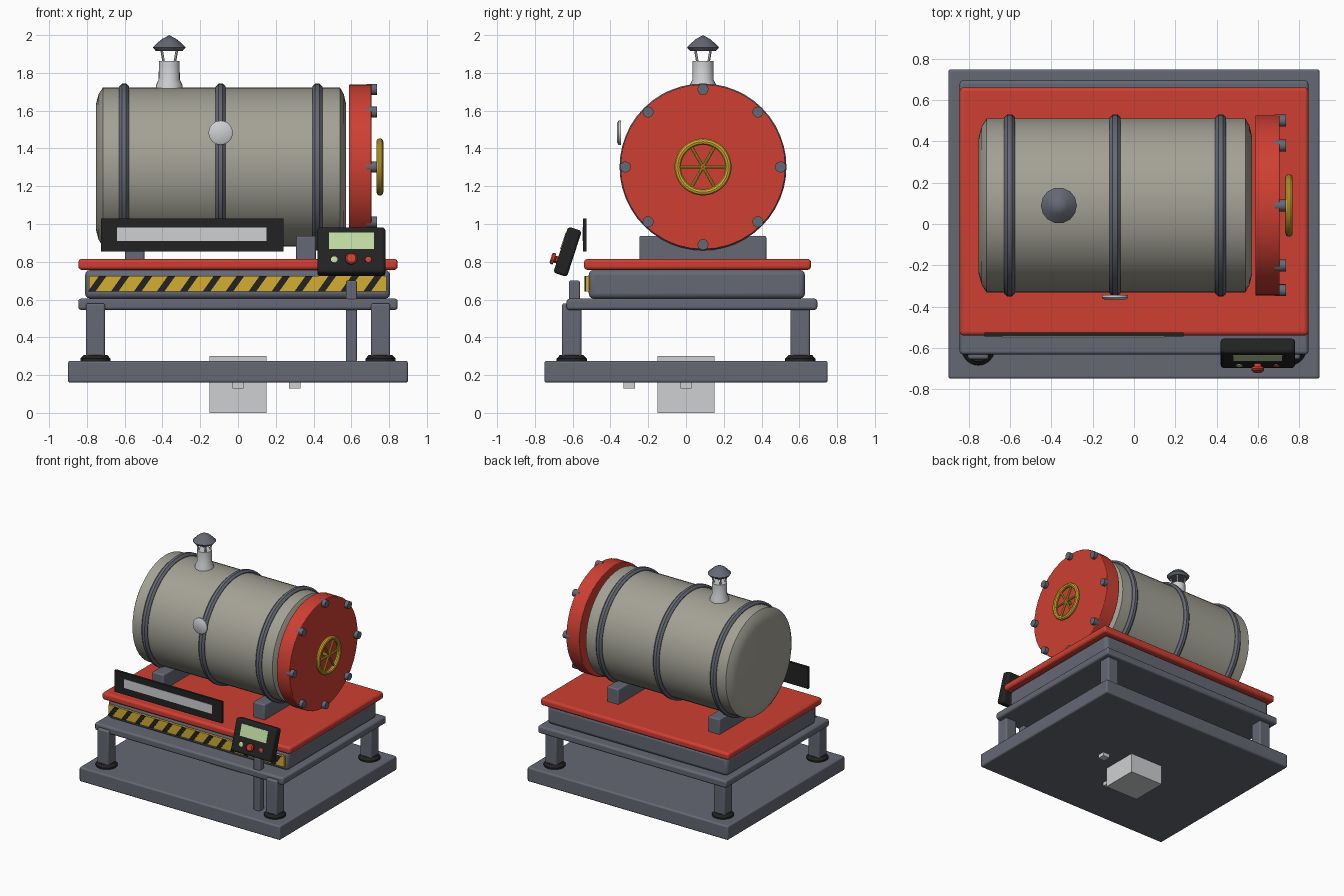
import bpy, bmesh, math
from mathutils import Matrix, Vector

old = bpy.data.objects.get("Cube")
if old:
    bpy.data.objects.remove(old, do_unlink=True)


def material(name, r, g, b):
    m = bpy.data.materials.new(name)
    m.use_nodes = True
    m.diffuse_color = (r, g, b, 1)
    node = next(n for n in m.node_tree.nodes if n.type == 'BSDF_PRINCIPLED')
    node.inputs["Base Color"].default_value = (r, g, b, 1)
    node.inputs["Roughness"].default_value = 0.6
    return m


STEEL = material("steel_grey", 0.13, 0.14, 0.175)
RED = material("red_paint", 0.62, 0.05, 0.032)
TANK = material("tank_grey", 0.37, 0.36, 0.3)
BLACK = material("black_plastic", 0.016, 0.016, 0.017)
YELLOW = material("safety_yellow", 0.66, 0.42, 0.03)
WHITE = material("light_grey", 0.62, 0.63, 0.64)
SCREEN = material("screen_green", 0.52, 0.7, 0.36)

TO_X = Matrix.Rotation(math.pi / 2, 4, 'Y')        # local z becomes x
TO_FRONT = Matrix.Rotation(math.pi / 2, 4, 'X')    # local z becomes -y


def finish(name, bm, mat, matrix=None, bevel=0, smooth=True, segments=3):
    bmesh.ops.recalc_face_normals(bm, faces=bm.faces)
    me = bpy.data.meshes.new(name)
    bm.to_mesh(me)
    bm.free()
    me.materials.append(mat)
    ob = bpy.data.objects.new(name, me)
    bpy.context.collection.objects.link(ob)
    if matrix:
        ob.matrix_world = matrix
    if bevel:
        mod = ob.modifiers.new("bevel", 'BEVEL')
        mod.width, mod.segments = bevel, segments
    if smooth:
        bpy.ops.object.select_all(action='DESELECT')
        ob.select_set(True)
        bpy.context.view_layer.objects.active = ob
        bpy.ops.object.shade_smooth_by_angle(angle=math.radians(35))
    return ob


def box(name, xs, ys, zs, mat, bevel=0, matrix=None, shear=0):
    """Box between limits; shear slants it sideways with height."""
    bm = bmesh.new()
    bmesh.ops.create_cube(bm, size=1)
    for v in bm.verts:
        slant = shear * v.co.z
        v.co = Vector([(a + b) / 2 + c * (b - a) for (a, b), c in zip((xs, ys, zs), v.co)])
        v.co.x += slant
    return finish(name, bm, mat, matrix, bevel, smooth=bool(bevel))


def lathe(name, profile, mat, loc, turn=None, sides=32, bevel=0):
    """Spin (radius, height) points round local z and cap the open ends."""
    bm = bmesh.new()
    rings = []
    for r, h in profile:
        rings.append([bm.verts.new((r * math.cos(a), r * math.sin(a), h))
                      for a in (math.tau * i / sides for i in range(sides))])
    for low, high in zip(rings, rings[1:]):
        for i in range(sides):
            j = (i + 1) % sides
            bm.faces.new((low[i], low[j], high[j], high[i]))
    bm.faces.new(rings[0])
    bm.faces.new(rings[-1])
    bmesh.ops.remove_doubles(bm, verts=bm.verts, dist=1e-5)
    return finish(name, bm, mat, Matrix.Translation(loc) @ (turn or Matrix()), bevel)


def rod(name, start, end, radius, mat, sides=10):
    a, b = Vector(start), Vector(end)
    turn = (b - a).to_track_quat('Z', 'Y').to_matrix().to_4x4()
    return lathe(name, [(radius, 0), (radius, (b - a).length)], mat, a, turn, sides)


def ring(name, major, minor, mat, loc, sides=48, minor_sides=10):
    bm = bmesh.new()
    loops = []
    for i in range(sides):
        a = math.tau * i / sides
        loop = []
        for k in range(minor_sides):
            t = math.tau * (k + 0.5) / minor_sides
            r = major + minor * math.cos(t)
            loop.append(bm.verts.new((r * math.cos(a), r * math.sin(a), minor * math.sin(t))))
        loops.append(loop)
    for i in range(sides):
        p, q = loops[i], loops[(i + 1) % sides]
        for k in range(minor_sides):
            n = (k + 1) % minor_sides
            bm.faces.new((p[k], q[k], q[n], p[n]))
    return finish(name, bm, mat, Matrix.Translation(loc) @ TO_X)


# Base, the block through its middle and the two small blocks below
box("base_slab", (-0.9, 0.9), (-0.75, 0.75), (0.16, 0.275), STEEL, 0.012)
box("centre_block", (-0.15, 0.15), (-0.15, 0.15), (0, 0.3), WHITE)
for name, x, y in (("left_lug", 0.3, 0), ("front_lug", 0, -0.3)):
    box(name, (x - 0.03, x + 0.03), (y - 0.03, y + 0.03), (0.13, 0.19), WHITE)

# Legs with round feet
for x, side in ((0.755, "left"), (-0.755, "right")):
    for y, end in ((-0.605, "front"), (0.605, "back")):
        box(f"{end}_{side}_leg", (x - 0.051, x + 0.051), (y - 0.051, y + 0.051),
            (0.275, 0.58), STEEL, 0.012)
        lathe(f"{end}_{side}_foot", [(0.08, 0), (0.08, 0.012), (0.062, 0.032)],
              BLACK, (x, y, 0.275), sides=24)

# Table tiers
box("lower_tier", (-0.845, 0.845), (-0.632, 0.695), (0.545, 0.605), STEEL, 0.015)
box("middle_tier", (-0.81, 0.806), (-0.515, 0.63), (0.605, 0.757), STEEL, 0.028)
box("red_deck", (-0.845, 0.845), (-0.54, 0.662), (0.757, 0.815), RED, 0.018)

# Hazard strip with slanted stripes
box("hazard_strip", (-0.79, 0.785), (-0.533, -0.51), (0.642, 0.726), YELLOW)
for i in range(13):
    x = -0.745 + i * 0.1215
    box(f"hazard_stripe_{i}", (x - 0.02, x + 0.02), (-0.537, -0.53),
        (0.642, 0.726), BLACK, shear=0.06)

# Pressure vessel lying on two saddles
CY, CZ = 0.09, 1.302
for name, x in (("right_saddle", -0.547), ("left_saddle", 0.36)):
    box(name, (x - 0.052, x + 0.052), (-0.247, 0.425), (0.805, 0.937), STEEL, 0.01)
lathe("vessel", [(0.33, -0.753), (0.385, -0.738), (0.421, -0.715),
                 (0.421, 0.54), (0.385, 0.56), (0.33, 0.573)],
      TANK, (0, CY, CZ), TO_X, 48)
for i, x in enumerate((-0.603, -0.092, 0.42)):
    ring(f"vessel_band_{i}", 0.415, 0.029, STEEL, (x, CY, CZ), minor_sides=8)

# Door with bolts and hand wheel
lathe("door", [(0.437, 0.588), (0.437, 0.706)], RED, (0, CY, CZ), TO_X, 40, 0.005)
for i in range(8):
    a = math.tau * i / 8
    y, z = CY + 0.411 * math.cos(a), CZ + 0.411 * math.sin(a)
    rod(f"door_bolt_{i}", (0.68, y, z), (0.736, y, z), 0.029, STEEL, 16)
ring("hand_wheel_rim", 0.134, 0.018, YELLOW, (0.751, CY, CZ), 36)
for i in range(3):
    a = math.pi * i / 3
    d = Vector((0, math.cos(a), math.sin(a))) * 0.134
    c = Vector((0.751, CY, CZ))
    rod(f"hand_wheel_spoke_{i}", c - d, c + d, 0.009, YELLOW)
rod("hand_wheel_axle", (0.7, CY, CZ), (0.756, CY, CZ), 0.014, YELLOW)

# Chimney with open cowl
CX = -0.364
lathe("chimney_pipe", [(0.072, 1.69), (0.07, 1.735), (0.056, 1.765), (0.055, 1.862)],
      WHITE, (CX, CY, 0), sides=24)
for i in range(4):
    a = math.pi / 4 + i * math.pi / 2
    c, s = math.cos(a), math.sin(a)
    rod(f"cowl_post_{i}", (CX + 0.04 * c, CY + 0.04 * s, 1.85),
        (CX + 0.058 * c, CY + 0.058 * s, 1.925), 0.007, WHITE, 6)
lathe("chimney_cap", [(0.07, 1.915), (0.087, 1.935), (0.045, 1.975), (0.0, 2.0)],
      STEEL, (CX, CY, 0), sides=14)

# Round gauge in front of the middle band
lathe("gauge", [(0.064, 0), (0.064, 0.012), (0.052, 0.02)], WHITE,
      (-0.092, -0.345, 1.483), TO_FRONT, 28)

# Long display board
box("display_board", (-0.725, 0.24), (-0.546, -0.527), (0.855, 1.03), BLACK)
box("display_window", (-0.64, 0.15), (-0.549, -0.54), (0.91, 0.982), WHITE)

# Control panel on its post, tilted back
box("panel_post", (0.571, 0.629), (-0.62, -0.562), (0.27, 0.7), STEEL, 0.008)
TILT = Matrix.Translation((0.6, -0.627, 0.853)) @ Matrix.Rotation(math.radians(-18), 4, 'X')
box("control_panel", (-0.18, 0.18), (-0.038, 0.038), (-0.128, 0.128), BLACK, 0.016, TILT)
box("panel_screen", (-0.119, 0.119), (-0.042, -0.035), (0.002, 0.094), SCREEN, 0, TILT)
for name, x, r, depth, mat in (("lamp_button", -0.09, 0.018, 0.012, SCREEN),
                               ("stop_button", 0, 0.031, 0.038, RED),
                               ("small_button", 0.09, 0.017, 0.014, RED)):
    spot = TILT @ Vector((x, -0.036, -0.058))
    lathe(name, [(r * 0.6, 0), (r * 0.6, depth * 0.45), (r, depth * 0.5),
                 (r, depth * 0.8), (r * 0.75, depth)],
          mat, spot, TILT.to_3x3().to_4x4() @ TO_FRONT, 20)
